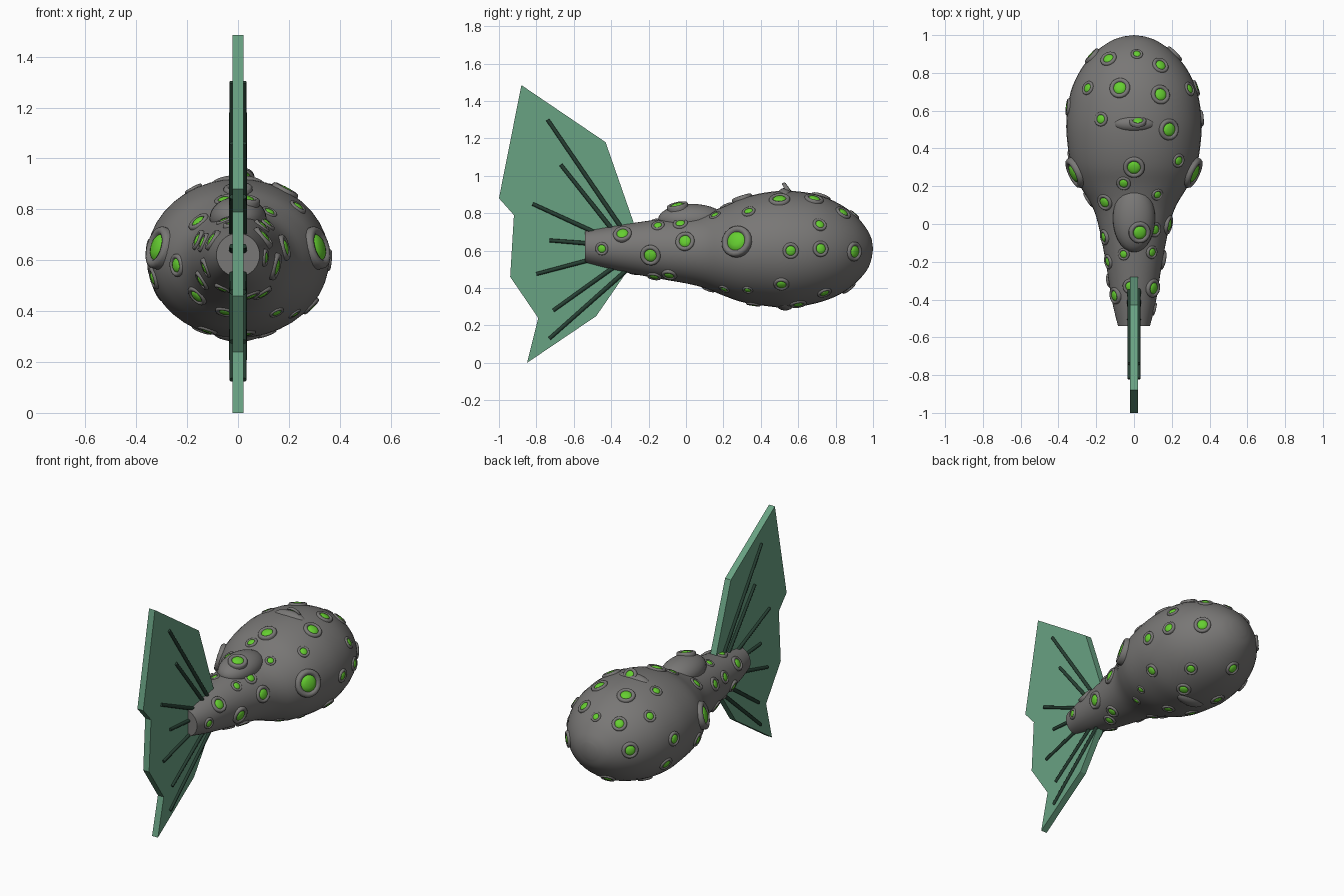
import bpy, bmesh, math
from mathutils import Vector, Matrix
from mathutils.bvhtree import BVHTree

if "Cube" in bpy.data.objects:
    bpy.data.objects.remove(bpy.data.objects["Cube"])


def material(name, rgb):
    m = bpy.data.materials.new(name)
    m.diffuse_color = (*rgb, 1)
    m.use_nodes = True
    m.node_tree.nodes["Principled BSDF"].inputs["Base Color"].default_value = m.diffuse_color
    return m


GREY = material("grey skin", (0.19, 0.185, 0.18))
GREEN = material("bright green", (0.13, 0.62, 0.03))
FIN = material("sage green", (0.14, 0.36, 0.225))
DARK = material("dark green", (0.02, 0.05, 0.033))


def finish(bm, name, mats, smooth=True, angle=50):
    bmesh.ops.recalc_face_normals(bm, faces=bm.faces)
    me = bpy.data.meshes.new(name)
    bm.to_mesh(me)
    bm.free()
    ob = bpy.data.objects.new(name, me)
    bpy.context.collection.objects.link(ob)
    for m in mats:
        me.materials.append(m)
    if smooth:
        bpy.ops.object.select_all(action='DESELECT')
        ob.select_set(True)
        bpy.context.view_layer.objects.active = ob
        bpy.ops.object.shade_smooth_by_angle(angle=math.radians(angle))
    return ob


def catmull(p0, p1, p2, p3, t):
    return [0.5 * (2 * b + (c - a) * t + (2 * a - 5 * b + 4 * c - d) * t * t
                   + (3 * b - a - 3 * c + d) * t ** 3)
            for a, b, c, d in zip(p0, p1, p2, p3)]


# Body: stations of (y, half width, top z, bottom z)
stations = [(-0.54, .085, .706, .535), (-0.40, .118, .73, .50), (-0.2, .15, .76, .46),
            (0.0, .19, .785, .425), (0.1, .225, .80, .40), (0.2, .285, .835, .36),
            (0.3, .33, .88, .325), (0.42, .352, .91, .305), (0.55, .358, .92, .295),
            (0.7, .335, .90, .32), (0.82, .28, .85, .365), (0.91, .205, .785, .43),
            (0.97, .12, .71, .50), (0.993, .055, .66, .56)]
SEG = 40
bm = bmesh.new()
padded = [stations[0]] + stations + [stations[-1]]
path = []
for i in range(len(stations) - 1):
    path += [catmull(*padded[i:i + 4], k / 4) for k in range(4)]
path.append(stations[-1])
rings = []
for y, w, top, bot in path:
    ring = []
    for k in range(SEG):
        a = 2 * math.pi * k / SEG
        ring.append(bm.verts.new((w * math.cos(a), y,
                                  (top + bot) / 2 + (top - bot) / 2 * math.sin(a))))
    rings.append(ring)
for r0, r1 in zip(rings, rings[1:]):
    for k in range(SEG):
        bm.faces.new((r0[k], r0[(k + 1) % SEG], r1[(k + 1) % SEG], r1[k]))
bm.faces.new(rings[0])
tip = bm.verts.new((0, 1.0, 0.61))
for k in range(SEG):
    bm.faces.new((rings[-1][k], rings[-1][(k + 1) % SEG], tip))
body_tree = bm.copy()
finish(bm, "body", [GREY])


# Swellings: back hump, brow and belly ridge
def swelling(name, centre, radii):
    b = bmesh.new()
    mat = Matrix.Translation(centre) @ Matrix.Diagonal((*radii, 1))
    bmesh.ops.create_uvsphere(b, u_segments=28, v_segments=16, radius=1, matrix=mat)
    bmesh.ops.create_uvsphere(body_tree, u_segments=28, v_segments=16, radius=1, matrix=mat)
    finish(b, name, [GREY])


swelling("back_hump", (0, 0.03, 0.765), (.112, .18, .085))
swelling("brow_ridge", (0, 0.53, 0.89), (.11, .045, .045))
swelling("belly_ridge", (0, 0.53, 0.32), (.10, .05, .04))
tree = BVHTree.FromBMesh(body_tree)
body_tree.free()

# Suckers: flattened ring with a green dome, seated on the skin
PROFILE = [(1.0, -.25), (1.0, .06), (.93, .17), (.80, .22), (.67, .18), (.60, .08)]
DOME = [(.60, .08), (.50, .17), (.30, .25)]


def sucker(b, pos, normal, r, n=20):
    m = Matrix.Translation(pos) @ normal.to_track_quat('Z', 'Y').to_matrix().to_4x4()

    def loop(p):
        return [b.verts.new(m @ Vector((p[0] * r * math.cos(2 * math.pi * k / n),
                                        p[0] * r * math.sin(2 * math.pi * k / n), p[1] * r)))
                for k in range(n)]
    loops = [loop(p) for p in PROFILE + DOME[1:]]
    for i, (l0, l1) in enumerate(zip(loops, loops[1:])):
        for k in range(n):
            f = b.faces.new((l0[k], l0[(k + 1) % n], l1[(k + 1) % n], l1[k]))
            f.material_index = int(i >= len(PROFILE) - 1)
    b.faces.new(loops[-1]).material_index = 1


# Positions on the skin: (y, z, r) for the sides, (x, y, r) for top and belly
right = [(-.45, .61, .035), (-.34, .69, .05), (-.19, .575, .055), (-.15, .735, .035),
         (-.09, .47, .042), (-.03, .745, .04), (-.005, .65, .052), (.155, .79, .032),
         (.27, .65, .085), (.335, .81, .037), (.205, .395, .03), (.33, .39, .028),
         (.51, .42, .042), (.56, .60, .043), (.72, .61, .043), (.715, .74, .038),
         (.90, .595, .052), (.74, .375, .04)]
left = [(.27, .65, .085), (.89, .635, .05), (.65, .48, .045), (.356, .53, .045),
        (-.07, .68, .042), (-.2, .67, .04), (-.38, .68, .045), (.13, .58, .045),
        (.1, .46, .045), (-.1, .52, .042), (-.3, .57, .04), (.62, .64, .045)]
top = [(-.135, .875, .045), (.015, .90, .032), (.14, .84, .045), (-.245, .72, .038),
       (-.075, .72, .055), (.14, .685, .052), (-.175, .555, .038), (.185, .50, .057),
       (0, .30, .057), (-.055, .215, .038), (-.155, .115, .045), (.03, -.045, .058),
       (-.055, -.16, .032), (-.02, -.33, .04)]
belly = [(-.05, .87, .045), (.11, .60, .045), (-.14, .62, .045), (-.12, .40, .04),
         (.03, .36, .04), (-.05, .12, .04), (.05, -.17, .04), (-.06, -.28, .035)]
casts = [((2, u, v), (-1, 0, 0), r) for u, v, r in right]
casts += [((-2, u, v), (1, 0, 0), r) for u, v, r in left]
casts += [((u, v, 3), (0, 0, -1), r) for u, v, r in top]
casts += [((u, v, -3), (0, 0, 1), r) for u, v, r in belly]
bm = bmesh.new()
for origin, direction, r in casts:
    pos, nor, _, _ = tree.ray_cast(Vector(origin), Vector(direction))
    if pos:
        sucker(bm, pos, nor if nor.dot(Vector(direction)) < 0 else -nor, r)
# One sucker stands up on the brow
sucker(bm, Vector((.02, .545, .925)), Vector((0, .85, .55)).normalized(), .045)
finish(bm, "suckers", [GREY, GREEN])

# Tail fin: flat outline (y, z) given thickness
outline = [(-.88, 1.485), (-.43, 1.18), (-.28, .75), (-.28, .54), (-.48, .25), (-.85, 0),
           (-.79, .24), (-.94, .46), (-.92, .79), (-1.0, .88)]
bm = bmesh.new()
face = bm.faces.new([bm.verts.new((-.021, y, z)) for y, z in outline])
ext = bmesh.ops.extrude_face_region(bm, geom=[face])
bmesh.ops.translate(bm, vec=(.042, 0, 0),
                    verts=[v for v in ext["geom"] if isinstance(v, bmesh.types.BMVert)])
finish(bm, "tail_fin", [FIN], smooth=False)

# Fin rays: thin rods fanning out on both faces of the fin
rays = [((-.33, .70), (-.74, 1.30)), ((-.40, .72), (-.67, 1.06)), ((-.46, .685), (-.82, .85)),
        ((-.48, .635), (-.73, .655)), ((-.46, .565), (-.80, .475)), ((-.36, .53), (-.71, .28)),
        ((-.29, .52), (-.73, .13))]
bm = bmesh.new()
for side in (-1, 1):
    for (y0, z0), (y1, z1) in rays:
        a, b = Vector((side * .024, y0, z0)), Vector((side * .024, y1, z1))
        rot = (b - a).to_track_quat('Z', 'X').to_matrix().to_4x4()
        bmesh.ops.create_cone(bm, cap_ends=True, segments=8, radius1=.012, radius2=.01,
                              depth=(b - a).length,
                              matrix=Matrix.Translation((a + b) / 2) @ rot)
finish(bm, "fin_rays", [DARK])
